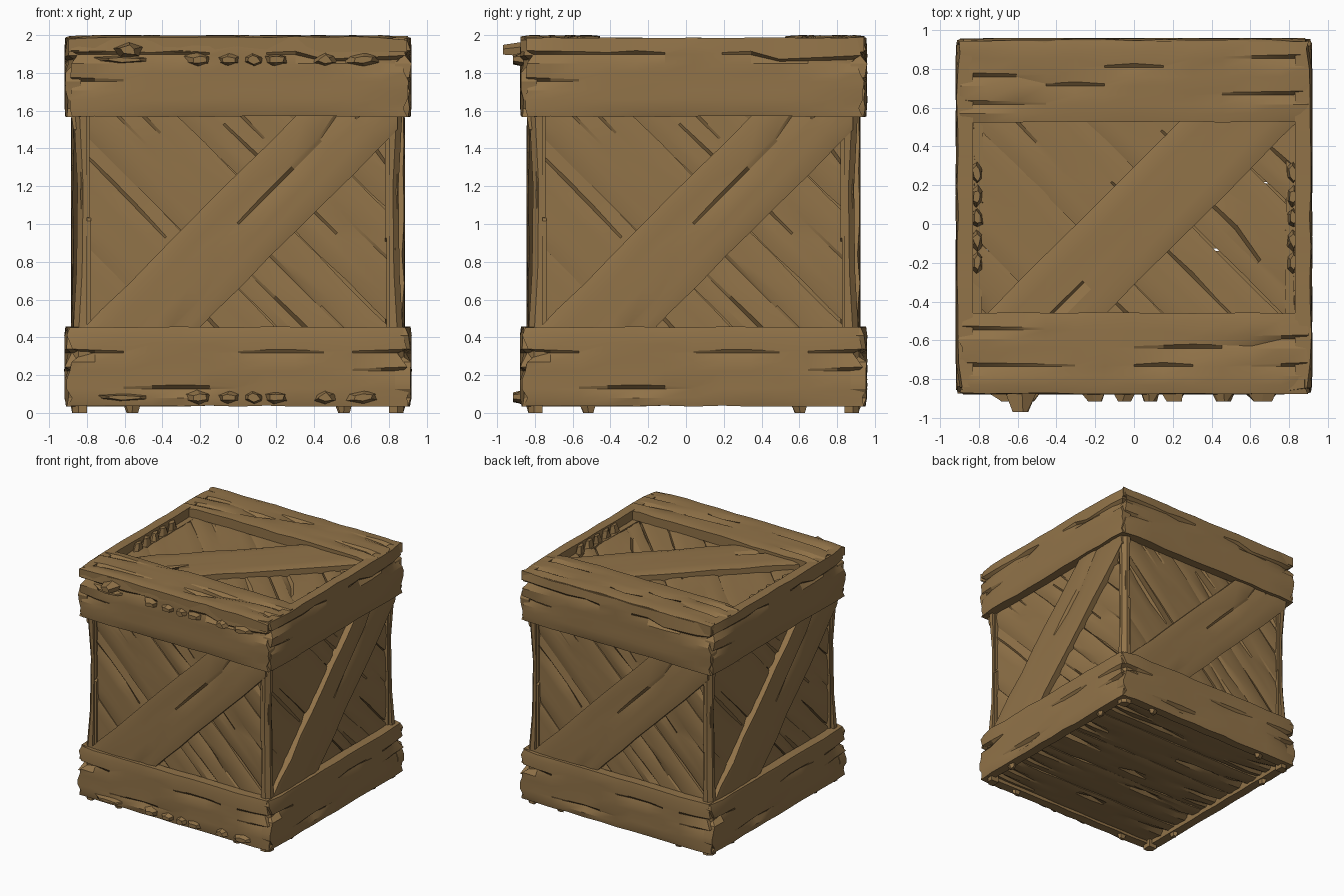
import bpy, bmesh, math, random
from mathutils import Matrix, Vector

if "Cube" in bpy.data.objects:
    bpy.data.objects.remove(bpy.data.objects["Cube"], do_unlink=True)

wood = bpy.data.materials.new("brown_wood")
wood.use_nodes = True
wood.diffuse_color = (0.285, 0.172, 0.066, 1)
wood.node_tree.nodes["Principled BSDF"].inputs["Base Color"].default_value = wood.diffuse_color

T = Matrix.Translation


def spin(degrees, axis):
    return Matrix.Rotation(math.radians(degrees), 4, axis)


def finish(bm, name):
    bmesh.ops.recalc_face_normals(bm, faces=bm.faces)
    mesh = bpy.data.meshes.new(name)
    bm.to_mesh(mesh)
    bm.free()
    mesh.materials.append(wood)
    for p in mesh.polygons:
        p.use_smooth = True
    mesh.set_sharp_from_angle(angle=math.radians(22))
    obj = bpy.data.objects.new(name, mesh)
    bpy.context.collection.objects.link(obj)
    return obj


def plank(name, size, local, world, seed, ragged=0.03, splits=4, clip=None):
    """Hewn plank, outer face at local z = 0, with ragged ends and carved splits."""
    rnd = random.Random(seed)
    length, width, thick = size
    nx, ny = 12, 9
    bm = bmesh.new()
    bm.verts.ensure_lookup_table()
    grid = [[bm.verts.new(((i / nx - 0.5) * length, (j / ny - 0.5) * width, 0))
             for j in range(ny + 1)] for i in range(nx + 1)]
    for i in range(nx):
        for j in range(ny):
            bm.faces.new((grid[i][j], grid[i + 1][j], grid[i + 1][j + 1], grid[i][j + 1]))
    # gentle hewn surface, worn long edges and ragged ends
    for i, row in enumerate(grid):
        for j, v in enumerate(row):
            v.co.z -= rnd.uniform(0, 0.005)
            if j in (0, ny):
                v.co.z -= rnd.uniform(0.004, 0.014)
                v.co.y -= math.copysign(rnd.uniform(0, 0.008), v.co.y)
            if i in (0, nx):
                v.co.x -= math.copysign(rnd.uniform(0, ragged), v.co.x)
                v.co.z -= rnd.uniform(0, 0.02)
    # splits running in from the ends, and short gouges along the grain
    for k in range(splits):
        j = rnd.randint(2, ny - 2)
        run = rnd.randint(2, 4)
        start = (0, nx - run, rnd.randint(2, 7))[k % 3]
        for s in range(run + 1):
            i = min(start + s, nx)
            closeness = s / run if start == 0 else 1 - s / run if k % 3 == 1 else abs(2 * s / run - 1)
            depth = 0.03 * (1 - closeness)
            v, near = grid[i][j], grid[i][j + 1]
            v.co.z -= depth
            near.co.y = v.co.y + 0.012 + 0.01 * (1 - closeness)
            if i in (0, nx):
                v.co.x -= math.copysign(ragged * 0.9, v.co.x)
    # thickness
    out = bmesh.ops.extrude_face_region(bm, geom=bm.faces[:])
    for v in out["geom"]:
        if isinstance(v, bmesh.types.BMVert):
            v.co.z = -thick
    bm.transform(local)
    # trim to the panel opening
    if clip:
        for axis, limit in ((Vector((1, 0, 0)), clip[0]), (Vector((0, 1, 0)), clip[1])):
            for side in (1, -1):
                bmesh.ops.bisect_plane(bm, geom=bm.verts[:] + bm.edges[:] + bm.faces[:],
                                       plane_co=axis * side * limit, plane_no=axis * side,
                                       clear_outer=True)
                rim = [e for e in bm.edges if e.is_boundary]
                if rim:
                    bmesh.ops.holes_fill(bm, edges=rim)
    if bm.faces:
        bm.transform(world)
        return finish(bm, name)
    bm.free()


def panel(side, world, rails, seed, limits):
    """Two rails, one diagonal brace and crossing back planks."""
    for label, v, s in (("upper", rails[0], 1), ("lower", rails[1], 2)):
        plank(f"{side}_{label}_rail", (1.82, 0.425, 0.09), T((0, v, 0)), world, seed + s, 0.035, 6)
    plank(f"{side}_diagonal_brace", (2.5, 0.44, 0.07),
          T((0.02, -0.03, -0.035)) @ spin(45, 'Z'), world, seed + 3, splits=5, clip=limits)
    for n in range(-2, 3):
        plank(f"{side}_back_plank_{n + 3}", (2.5, 0.425, 0.05),
              spin(-45 + 0.8 * n, 'Z') @ T((0, n * 0.42 - 0.035, -0.085 - 0.006 * (n % 2))),
              world, seed + 10 + n, splits=6, clip=limits)


# four walls and the lid
CENTRE = T((0, 0.04, 1.01))
for k, side in enumerate(("front", "left", "back", "right")):
    panel(side, CENTRE @ spin(90 * k, 'Z') @ spin(90, 'X') @ T((0, 0, 0.92)),
          (0.768, -0.765), 40, (0.845, 0.9))
panel("lid", T((0, 0.04, 2.0)), (0.695, -0.705), 70, (0.85, 0.85))

# floor boards
for n in range(5):
    plank(f"floor_board_{n + 1}", (1.72, 0.345, 0.05),
          T((0, 0.04 + (n - 2) * 0.345, 0.055)) @ spin(180, 'X'), Matrix(), 90 + n, 0.02, 5)


def chip(name, place, size, seed, sides=6):
    """Faceted splinter, size given along x, y and z."""
    rnd = random.Random(seed)
    bm = bmesh.new()
    bmesh.ops.create_cone(bm, cap_ends=True, segments=sides, radius1=0.5, radius2=0.28, depth=1)
    for v in bm.verts:
        v.co.x += rnd.uniform(-0.08, 0.08)
        v.co.y += rnd.uniform(-0.08, 0.08)
    bm.transform(place @ Matrix.Diagonal((*size, 1)))
    finish(bm, name)


# slim bowed corner posts that become the feet
for sx in (-1, 1):
    for sy in (-1, 1):
        bm = bmesh.new()
        rings = []
        for z, bow in ((0, 0), (0.4, 0), (0.75, 0.02), (1.2, 0.025), (1.6, 0.005), (1.9, 0)):
            o, i = 0.875 - bow, 0.8
            rings.append([bm.verts.new((sx * a, 0.04 + sy * b, z))
                          for a, b in ((i, i), (o, i), (o, o - 0.03), (o - 0.03, o), (i, o))])
        for lo, hi in zip(rings, rings[1:]):
            for n in range(5):
                m = (n + 1) % 5
                bm.faces.new((lo[n], lo[m], hi[m], hi[n]))
        bm.faces.new(rings[0])
        bm.faces.new(rings[-1])
        finish(bm, f"{'left' if sx > 0 else 'right'}_{'back' if sy > 0 else 'front'}_post")

# splinters along the front rails
for label, z in (("upper", 1.87), ("lower", 0.082)):
    for n, (x, w) in enumerate(((-0.62, 0.34), (-0.21, 0.15), (-0.05, 0.13), (0.08, 0.12),
                                (0.2, 0.15), (0.46, 0.13), (0.66, 0.22))):
        chip(f"front_{label}_splinter_{n + 1}", T((x, -0.885, z)) @ spin(90, 'X'),
             (w, 0.075 if n else 0.045, 0.06), n)
chip("front_spike", T((-0.58, -0.92, 1.92)) @ spin(90, 'X'), (0.15, 0.08, 0.1), 5, 5)

# splinters inside the lid edges
for side, x in (("right", -0.81), ("left", 0.82)):
    for n in range(5):
        chip(f"lid_{side}_splinter_{n + 1}", T((x, -0.2 + n * 0.115, 1.93)),
             (0.07, 0.12, 0.08), n + 20)

# small downward spikes under each wall
for k in range(4):
    for x in (-0.56, 0.56):
        place = T((0, 0.04, 0.03)) @ spin(90 * k, 'Z') @ T((x, -0.86, 0)) @ spin(180, 'X')
        chip(f"under_spike_{k + 1}_{'a' if x < 0 else 'b'}", place, (0.1, 0.06, 0.06), k, 5)
